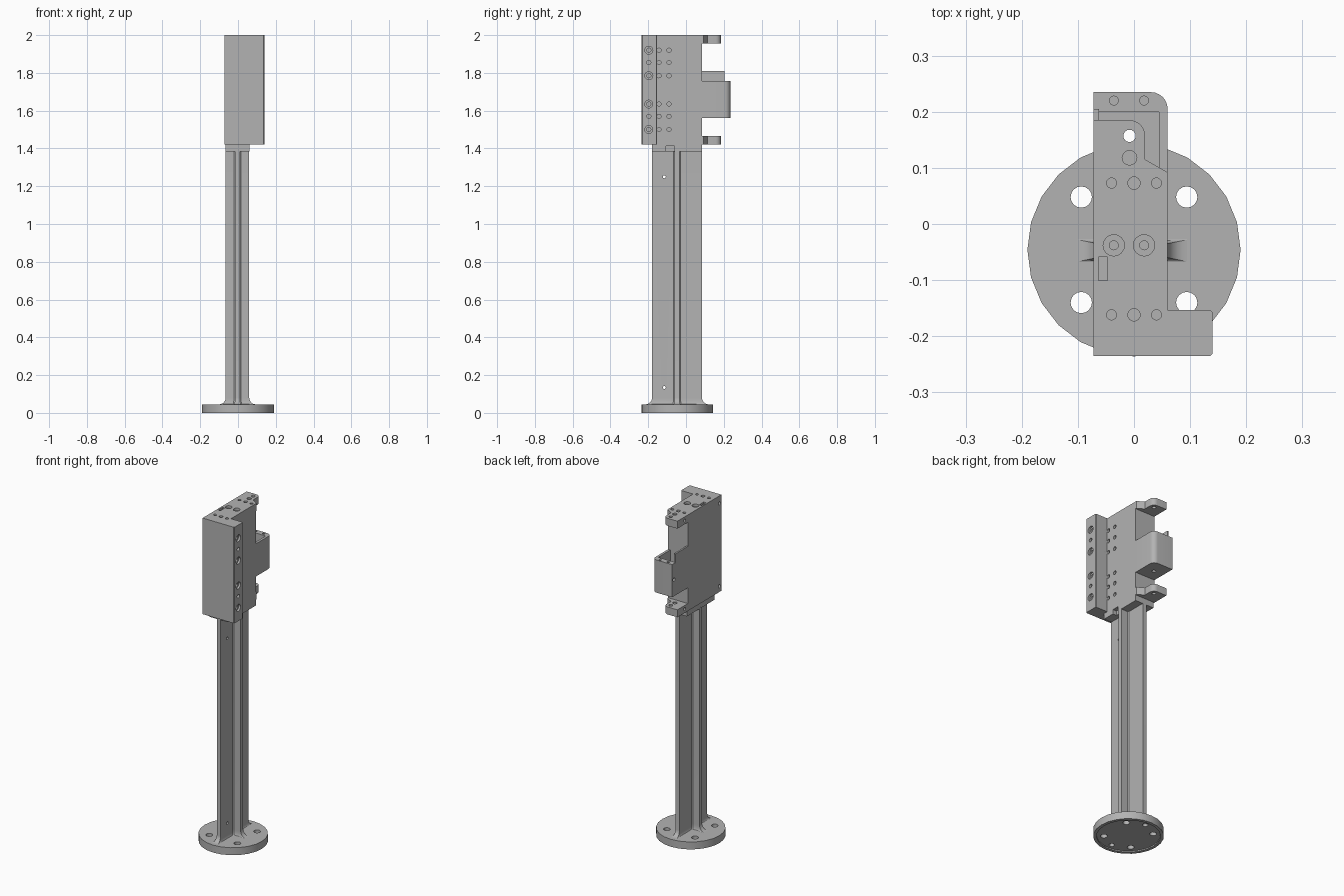
import bpy, bmesh, math
from mathutils import Matrix, Vector

old = bpy.data.objects.get("Cube")
if old:
    bpy.data.objects.remove(old, do_unlink=True)

GREY = (0.45, 0.45, 0.45, 1)
mat = bpy.data.materials.new("plain grey metal")
mat.use_nodes = True
mat.diffuse_color = GREY
mat.node_tree.nodes["Principled BSDF"].inputs["Base Color"].default_value = GREY


def make(name, bm):
    bmesh.ops.recalc_face_normals(bm, faces=bm.faces[:])
    mesh = bpy.data.meshes.new(name)
    bm.to_mesh(mesh)
    bm.free()
    ob = bpy.data.objects.new(name, mesh)
    bpy.context.collection.objects.link(ob)
    mesh.materials.append(mat)
    return ob


def activate(ob):
    bpy.ops.object.select_all(action='DESELECT')
    ob.select_set(True)
    bpy.context.view_layer.objects.active = ob


def add_loft(bm, rings):
    """Closed solid through rings of equal point count."""
    rows = [[bm.verts.new(p) for p in ring] for ring in rings]
    n = len(rows[0])
    for low, high in zip(rows, rows[1:]):
        for i in range(n):
            j = (i + 1) % n
            bm.faces.new((low[i], low[j], high[j], high[i]))
    bm.faces.new(rows[0][::-1])
    bm.faces.new(rows[-1])


def add_prism(bm, outline, z0, z1):
    add_loft(bm, [[(x, y, z) for x, y in outline] for z in (z0, z1)])


def rect(x0, x1, y0, y1):
    return [(x0, y0), (x1, y0), (x1, y1), (x0, y1)]


def prism(name, outline, z0, z1):
    bm = bmesh.new()
    add_prism(bm, outline, z0, z1)
    return make(name, bm)


def corner(cx, cy, r, steps=6):
    """Rounded corner going from +x round to +y."""
    return [(cx + r * math.cos(a), cy + r * math.sin(a))
            for a in (math.pi / 2 * i / steps for i in range(steps + 1))]


def add_hole(bm, axis, centre, r, depth, sides=16):
    """Cylinder centred on a point, reaching depth to either side."""
    turn = Vector((0, 0, 1)).rotation_difference(Vector(axis)).to_matrix().to_4x4()
    bmesh.ops.create_cone(bm, cap_ends=True, segments=sides, radius1=r, radius2=r,
                          depth=2 * depth, matrix=Matrix.Translation(centre) @ turn)


def cut(ob, bm):
    cutter = make("cutter", bm)
    cutter.hide_render = True
    mod = ob.modifiers.new("holes", 'BOOLEAN')
    mod.operation = 'DIFFERENCE'
    mod.solver = 'EXACT'
    mod.use_self = True
    mod.object = cutter
    activate(ob)
    bpy.ops.object.modifier_apply(modifier=mod.name)
    bpy.data.objects.remove(cutter, do_unlink=True)


X, Y, Z = (1, 0, 0), (0, 1, 0), (0, 0, 1)
CY = -0.046
BACK = 0.085
LEFT, RIGHT = -0.072, 0.06
LOW, TOP = 1.42, 2.0

# Round foot with bolt holes and a recessed underside
bm = bmesh.new()
add_hole(bm, Z, (0, CY, 0.0225), 0.19, 0.0225, 24)
foot = make("foot_flange", bm)
bm = bmesh.new()
add_hole(bm, Z, (0, CY, 0), 0.172, 0.007, 24)
for sx in (-1, 1):
    for sy in (-1, 1):
        add_hole(bm, Z, (sx * 0.094, CY + sy * 0.094, 0.02), 0.019, 0.05)
    add_hole(bm, Z, (0, CY + sx * 0.14, 0), 0.015, 0.03)
cut(foot, bm)


# Cross-shaped column flaring into the foot
def cross_ring(z, flare):
    a, b = 0.0625 + flare, 0.1325 + flare
    t = 0.0125 + flare * 0.2
    c = t + 0.006
    quarter = [(a, t), (c, t), (t, c), (t, b)]
    points = []
    for sx, sy in ((1, 1), (-1, 1), (-1, -1), (1, -1)):
        part = [(sx * x - 0.003, sy * y - 0.0475, z) for x, y in quarter]
        points += part if sx * sy > 0 else part[::-1]
    return points


R = 0.035
bm = bmesh.new()
rings = [cross_ring(0.04, R)]
for i in range(7):
    a = math.pi / 2 * i / 6
    rings.append(cross_ring(0.045 + R * (1 - math.cos(a)), R * (1 - math.sin(a))))
add_loft(bm, rings + [cross_ring(1.39, 0)])
column = make("cross_column", bm)
bm = bmesh.new()
for z in (0.135, 1.25):
    add_hole(bm, X, (0, -0.115, z), 0.008, 0.1)
cut(column, bm)

# Cap plate on the column, notched on the right side
cap = prism("column_cap", rect(-0.065, RIGHT, -0.18, BACK), 1.385, LOW)
bm = bmesh.new()
add_prism(bm, rect(0.035, 0.1, -0.105, -0.062), 1.37, 1.412)
cut(cap, bm)

# Main body: L-shaped block with a wide front plate
body = prism("main_body", [(LEFT, -0.235), (0.136, -0.235), (0.14, -0.231), (0.14, -0.157),
                           (0.136, -0.153), (RIGHT, -0.153), (RIGHT, BACK), (LEFT, BACK)],
             LOW, TOP)
bm = bmesh.new()
for z in (1.5, 1.57, 1.635, 1.785, 1.855, 1.92):
    for y in (-0.143, -0.09):
        add_hole(bm, X, (RIGHT, y, z), 0.011, 0.02)
    add_hole(bm, X, (0.14, -0.197, z), 0.011, 0.035)
    if z not in (1.57, 1.855):
        add_hole(bm, X, (0.14, -0.197, z), 0.021, 0.012)
for z in (LOW, TOP):
    for y in (-0.162, 0.073):
        for x, r in ((-0.04, 0.009), (0, 0.011), (0.04, 0.009)):
            add_hole(bm, Z, (x, y, z), r, 0.025)
for x in (-0.036, 0.018):
    add_hole(bm, Z, (x, -0.038, TOP), 0.019, 0.015)
    add_hole(bm, Z, (x, -0.038, TOP), 0.008, 0.035)
add_prism(bm, rect(-0.063, -0.047, -0.101, -0.059), 1.98, 2.02)
for z in (1.455, 1.955):
    add_hole(bm, X, (LEFT, -0.215, z), 0.01, 0.02)
cut(body, bm)

# Upper and lower rear lugs
lug = [(LEFT, BACK), (RIGHT, BACK), (RIGHT, 0.092), (0.02, 0.115)]
lug += corner(-0.008, 0.157, 0.028) + [(LEFT, 0.185)]
for name, z0, z1 in (("lower_lug", LOW, 1.465), ("upper_lug", 1.955, TOP)):
    ob = prism(name, lug, z0, z1)
    bm = bmesh.new()
    add_hole(bm, Z, (-0.008, 0.157, z0), 0.011, 0.1)
    add_hole(bm, Z, (-0.008, 0.118, z1), 0.013, 0.008)
    add_hole(bm, X, (LEFT, 0.115, (z0 + z1) / 2), 0.009, 0.02)
    cut(ob, bm)

# Open-topped rear housing with a rounded corner
outline = [(LEFT, BACK), (RIGHT, BACK)] + corner(0.03, 0.205, 0.03) + [(LEFT, 0.235)]
housing = prism("rear_housing", outline, 1.56, 1.757)
bm = bmesh.new()
add_prism(bm, rect(-0.062, 0.045, 0.07, 0.2), 1.58, 1.8)
for x in (-0.036, 0.018):
    add_hole(bm, Z, (x, 0.22, 1.757), 0.008, 0.025)
add_hole(bm, Z, (-0.008, 0.157, 1.56), 0.011, 0.05)
add_hole(bm, X, (LEFT, 0.216, 1.66), 0.01, 0.02)
cut(housing, bm)
prism("housing_side_wall", rect(LEFT, -0.062, BACK, 0.205), 1.757, 1.81)

# Smooth the round surfaces while keeping edges crisp
for ob in bpy.context.collection.objects:
    if ob.type == 'MESH' and mat.name in ob.data.materials:
        activate(ob)
        bpy.ops.object.shade_smooth_by_angle(angle=math.radians(30))
